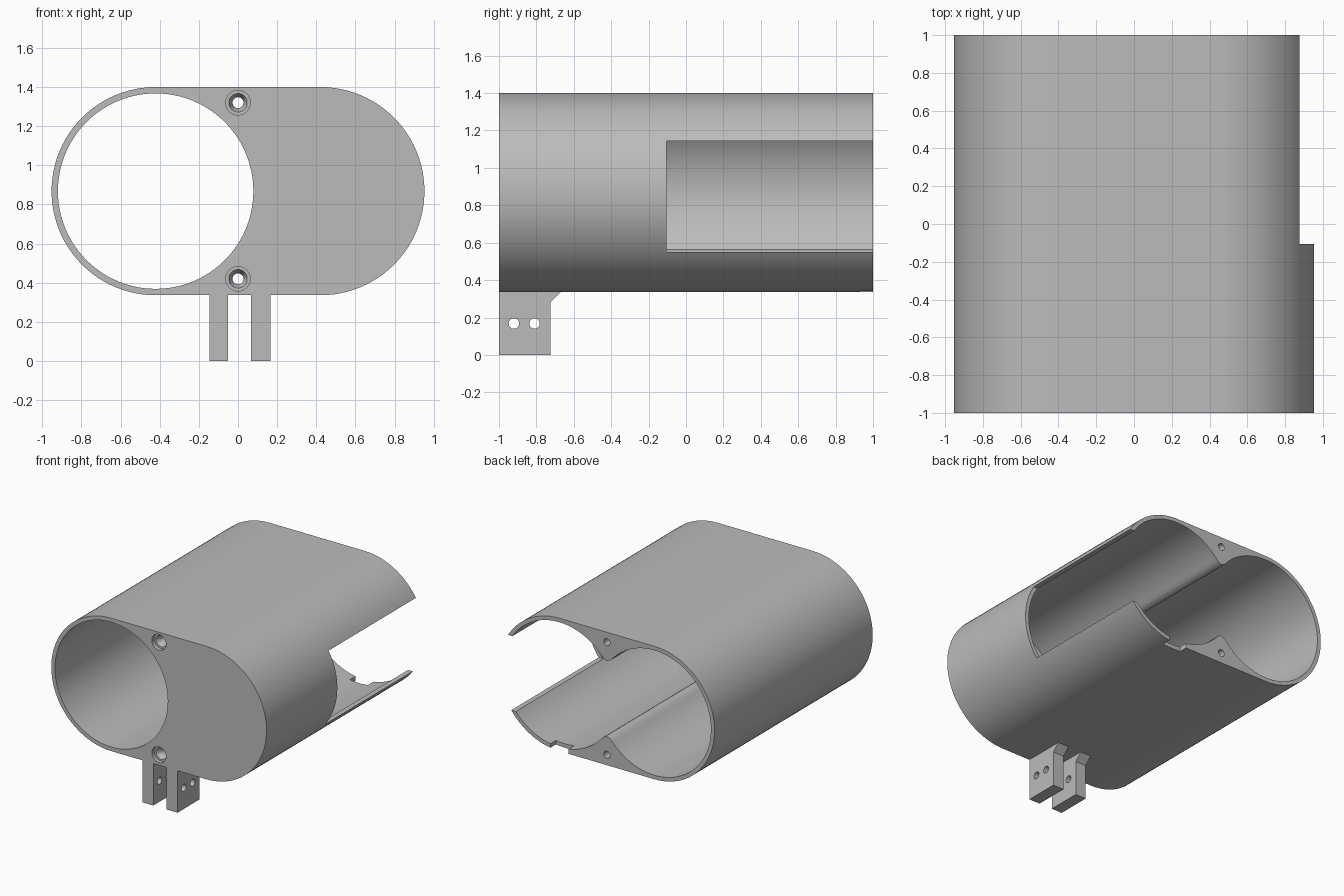
import bpy, bmesh
from math import sin, cos, pi, asin
from mathutils import Matrix

cube = bpy.data.objects.get("Cube")
if cube:
    bpy.data.objects.remove(cube, do_unlink=True)

MID, SIDE = 0.868, 0.421        # tube axis height and sideways offset
OUTER, BORE = 0.532, 0.5        # outside and inside radii
WALL = 0.05                     # front wall thickness

grey = bpy.data.materials.new("plain grey")
grey.use_nodes = True
colour = (0.5, 0.5, 0.5, 1)
grey.diffuse_color = colour
grey.node_tree.nodes["Principled BSDF"].inputs["Base Color"].default_value = colour


def finish(name, bm):
    bmesh.ops.recalc_face_normals(bm, faces=bm.faces)
    mesh = bpy.data.meshes.new(name)
    bm.to_mesh(mesh)
    bm.free()
    mesh.materials.append(grey)
    obj = bpy.data.objects.new(name, mesh)
    bpy.context.collection.objects.link(obj)
    return obj


def prism(name, outline, start, end, axis="y"):
    """Extrude an outline along y (points are x, z) or x (points are y, z)."""
    bm = bmesh.new()
    place = (lambda a, b: (a, start, b)) if axis == "y" else (lambda a, b: (start, a, b))
    face = bm.faces.new([bm.verts.new(place(a, b)) for a, b in outline])
    new = bmesh.ops.extrude_face_region(bm, geom=[face])["geom"]
    move = (0, end - start, 0) if axis == "y" else (end - start, 0, 0)
    bmesh.ops.translate(bm, vec=move, verts=[v for v in new if isinstance(v, bmesh.types.BMVert)])
    return finish(name, bm)


def arc(x, z, r, a0, a1, steps):
    return [(x + r * cos(a0 + (a1 - a0) * i / steps), z + r * sin(a0 + (a1 - a0) * i / steps))
            for i in range(steps + 1)]


def disc(x, z, r, steps=32):
    return arc(x, z, r, 0, 2 * pi, steps)[:-1]


def box(x0, x1, z0, z1):
    return [(x0, z0), (x1, z0), (x1, z1), (x0, z1)]


def cone(x, z, y0, y1, r0, r1):
    bm = bmesh.new()
    bmesh.ops.create_cone(bm, cap_ends=True, segments=32, radius1=r0, radius2=r1, depth=y1 - y0)
    bm.transform(Matrix.Translation((x, (y0 + y1) / 2, z)) @ Matrix.Rotation(-pi / 2, 4, "X"))
    return finish("cutter", bm)


def cut(obj, cutters):
    for c in cutters:
        mod = obj.modifiers.new("cut", "BOOLEAN")
        mod.operation, mod.solver, mod.object = "DIFFERENCE", "EXACT", c
    graph = bpy.context.evaluated_depsgraph_get()
    mesh = bpy.data.meshes.new_from_object(obj.evaluated_get(graph))
    obj.modifiers.clear()
    obj.data = mesh
    for c in cutters:
        bpy.data.objects.remove(c, do_unlink=True)


# Outer housing: a rounded slot shape
housing = prism("housing", arc(SIDE, MID, OUTER, -pi / 2, pi / 2, 48)
                + arc(-SIDE, MID, OUTER, pi / 2, 3 * pi / 2, 48), -1, 1)

# Twin cavity with softly rounded ridges between the two tubes
a = asin(0.32 / BORE)
left = arc(SIDE, MID, BORE, a - pi, pi - a, 80)
ridge = [(0.018, 0.308), (0, 0.303), (-0.018, 0.308)]
cavity = left + [(x, MID + z) for x, z in ridge]
cavity += arc(-SIDE, MID, BORE, a, 2 * pi - a, 80)
cavity += [(-x, MID - z) for x, z in ridge]

cutters = [
    prism("cutter", cavity, -1 + WALL, 1.1),
    prism("cutter", disc(-SIDE, MID, BORE - 0.0005, 96), -1.1, -0.98 + WALL),  # open front bore
    prism("cutter", box(0.7, 1.1, 0.55, 1.145), -0.105, 1.1),                  # side window
    prism("cutter", box(0.34, 0.5, 0.3, 0.42), 0.93, 1.1),                     # cable notch
]
# Screw holes with stepped, tapered seats
for z in (0.42, 1.32):
    cutters += [cone(0, z, -1.1, 1.1, 0.028, 0.028),
                cone(0, z, -1.05, -0.97, 0.063, 0.063),
                cone(0, z, -0.98, -0.93, 0.052, 0.028)]
cut(housing, cutters)

# Two mounting lugs below the front edge
lug_side = [(-1, 0), (-0.725, 0), (-0.725, 0.28), (-0.665, 0.34), (-1, 0.34)]
parts = [housing]
for name, x0, x1 in (("right_lug", -0.145, -0.05), ("left_lug", 0.067, 0.165)):
    lug = prism(name, lug_side, x0, x1, "x")
    cut(lug, [prism("cutter", disc(y, 0.168, 0.028), x0 - 0.1, x1 + 0.1, "x")
              for y in (-0.92, -0.81)])
    parts.append(lug)

# Smooth curved walls, keep the edges sharp
for obj in bpy.context.view_layer.objects:
    obj.select_set(obj in parts)
bpy.context.view_layer.objects.active = housing
bpy.ops.object.shade_smooth_by_angle(angle=pi / 6)
